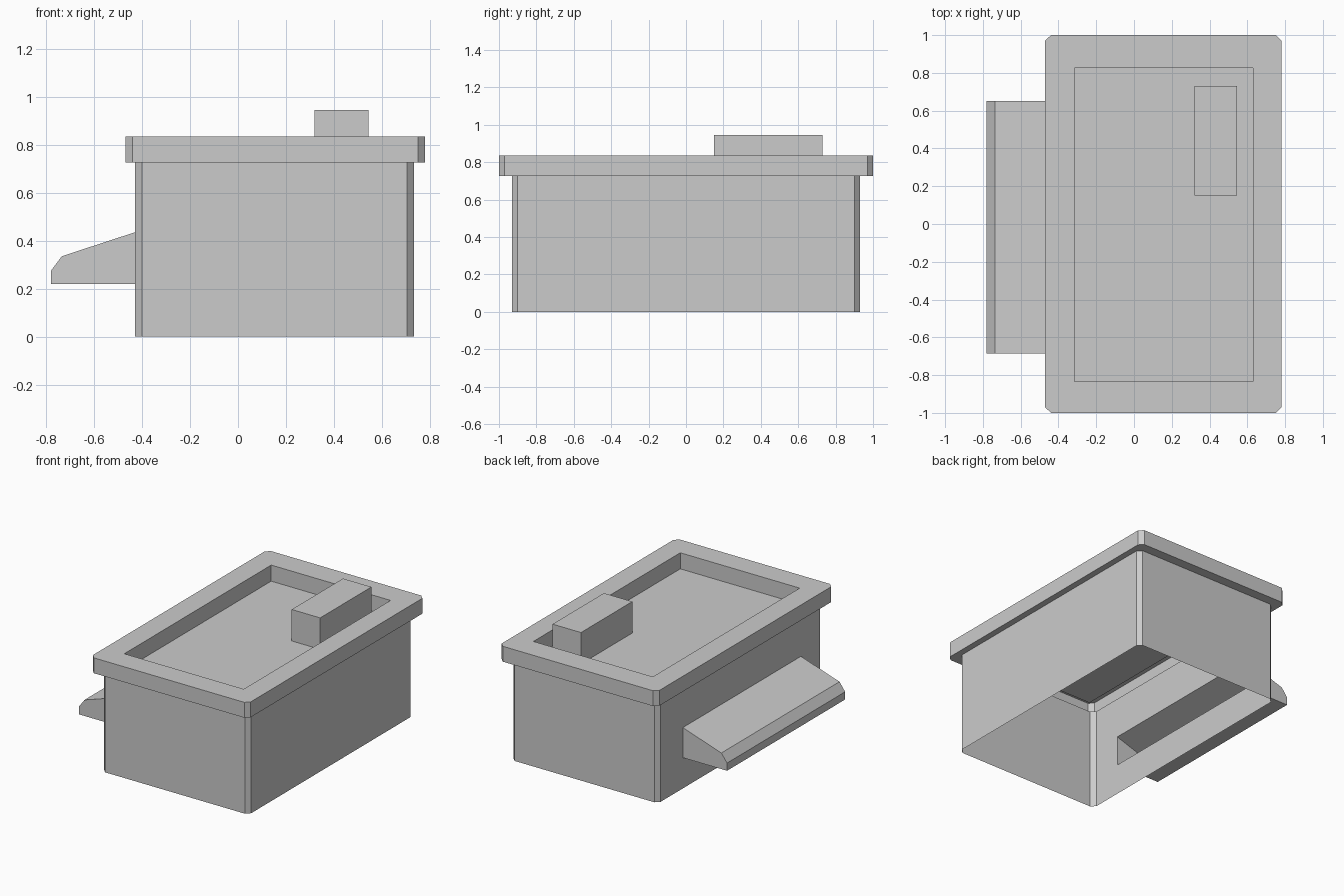
import bpy, bmesh

if "Cube" in bpy.data.objects:
    bpy.data.objects.remove(bpy.data.objects["Cube"])


def finish(bm, name):
    mesh = bpy.data.meshes.new(name)
    bm.to_mesh(mesh)
    bm.free()
    obj = bpy.data.objects.new(name, mesh)
    bpy.context.collection.objects.link(obj)
    return obj


def octagon(bm, x0, x1, y0, y1, z, c=0.03):
    """Rectangle with cut corners, counter-clockwise from the -x -y corner."""
    pts = [(x0, y0 + c), (x0 + c, y0), (x1 - c, y0), (x1, y0 + c),
           (x1, y1 - c), (x1 - c, y1), (x0 + c, y1), (x0, y1 - c)]
    return [bm.verts.new((x, y, z)) for x, y in pts]


def rectangle(bm, x0, x1, y0, y1, z):
    return [bm.verts.new((x, y, z))
            for x, y in ((x0, y0), (x1, y0), (x1, y1), (x0, y1))]


def bridge(bm, a, b, skip=()):
    n = len(a)
    for i in range(n):
        if i not in skip:
            j = (i + 1) % n
            bm.faces.new((a[i], a[j], b[j], b[i]))


FLOOR_Z, RIM_LOW, RIM_TOP = 0.72, 0.725, 0.835
CHUTE_Y0, CHUTE_Y1, CHUTE_LOW, CHUTE_TOP = -0.685, 0.65, 0.22, 0.435
WALL_X = -0.43

# Body: open-bottomed walls with a slot on the left side
bm = bmesh.new()
base = octagon(bm, WALL_X, 0.735, -0.93, 0.93, 0)
top = octagon(bm, WALL_X, 0.735, -0.93, 0.93, RIM_LOW)
bridge(bm, base, top, skip=(7,))
slot = [bm.verts.new((WALL_X, y, z)) for y, z in (
    (CHUTE_Y1, CHUTE_LOW), (CHUTE_Y0, CHUTE_LOW),
    (CHUTE_Y0, CHUTE_TOP), (CHUTE_Y1, CHUTE_TOP))]
bridge(bm, [base[7], base[0], top[0], top[7]], slot)

# Overhanging rim and recessed tray floor
rim_low = octagon(bm, -0.47, 0.78, -1, 1, RIM_LOW)
rim_top = octagon(bm, -0.47, 0.78, -1, 1, RIM_TOP)
bridge(bm, top, rim_low)
bridge(bm, rim_low, rim_top)
inner = rectangle(bm, -0.315, 0.63, -0.835, 0.825, RIM_TOP)
floor = rectangle(bm, -0.315, 0.63, -0.835, 0.825, FLOOR_Z)
for k in range(4):
    n = (k + 1) % 4
    bm.faces.new((rim_top[2 * k], rim_top[2 * k + 1], inner[k]))
    bm.faces.new((rim_top[2 * k + 1], rim_top[2 * n], inner[n], inner[k]))
bridge(bm, inner, floor)
bm.faces.new(floor)
finish(bm, "body_with_tray")

# Side chute: extruded profile, open towards the body
profile = [(WALL_X, CHUTE_TOP), (-0.735, 0.335), (-0.78, 0.275),
           (-0.78, CHUTE_LOW), (WALL_X, CHUTE_LOW)]
bm = bmesh.new()
near = [bm.verts.new((x, CHUTE_Y0, z)) for x, z in profile]
far = [bm.verts.new((x, CHUTE_Y1, z)) for x, z in profile]
bridge(bm, far, near, skip=(4,))
bm.faces.new(near)
bm.faces.new(far[::-1])
bmesh.ops.recalc_face_normals(bm, faces=bm.faces)
# Outer lip must face away from the body
if max(bm.faces, key=lambda f: abs(f.normal.y)).normal.y * \
        max(bm.faces, key=lambda f: abs(f.normal.y)).calc_center_median().y < 0:
    bmesh.ops.reverse_faces(bm, faces=bm.faces)
finish(bm, "side_chute")

# Block standing in the tray
bm = bmesh.new()
low = rectangle(bm, 0.32, 0.545, 0.15, 0.73, FLOOR_Z)
high = rectangle(bm, 0.32, 0.545, 0.15, 0.73, 0.945)
bridge(bm, low, high)
bm.faces.new(high)
finish(bm, "tray_block")
